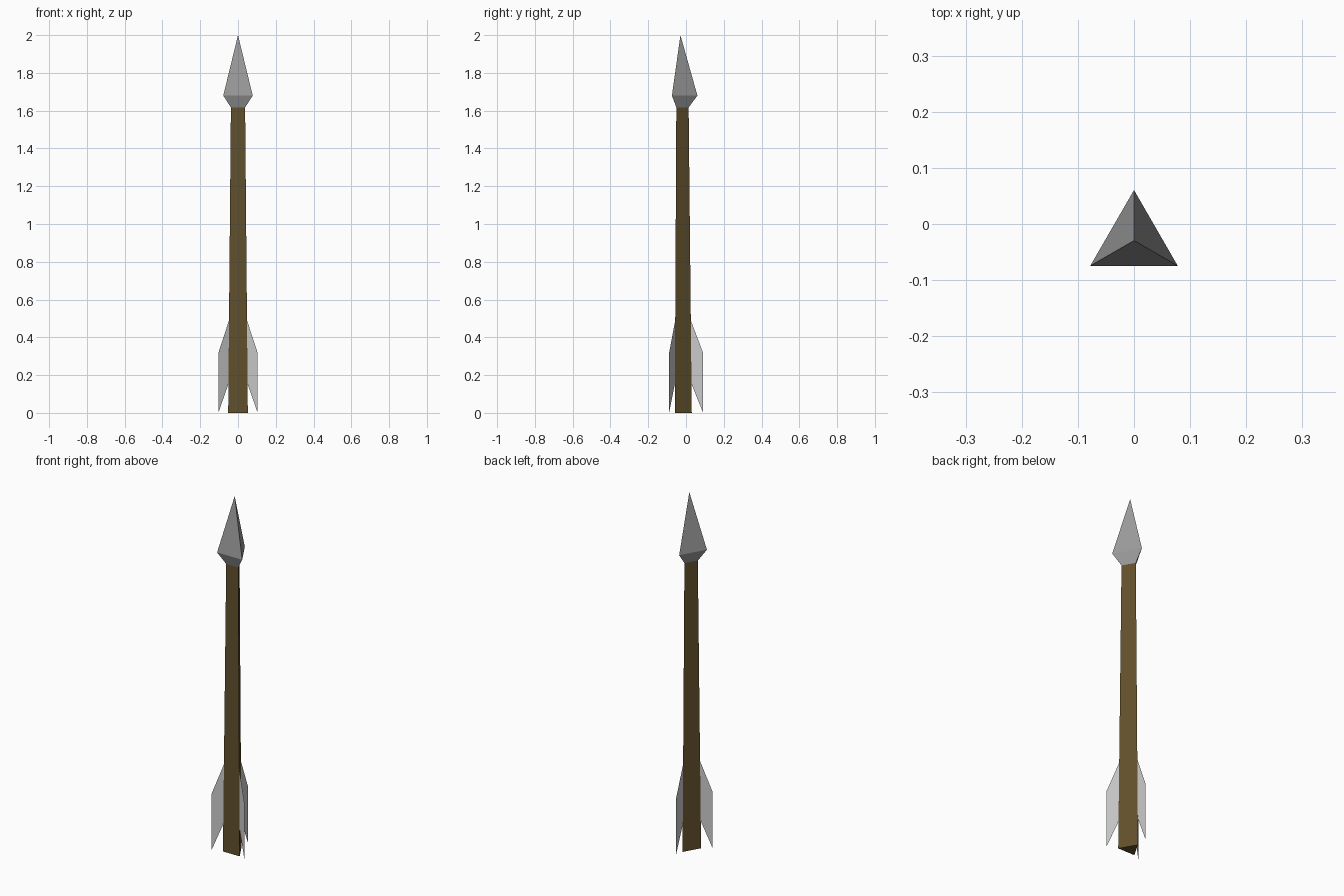
import bpy, bmesh
from math import sin, cos, radians

if "Cube" in bpy.data.objects:
    bpy.data.objects.remove(bpy.data.objects["Cube"])

CY = -0.0295                      # long axis of the arrow in y
ANGLES = [radians(a) for a in (90, 210, 330)]


def point(r, a, z):
    return (r * cos(a), CY + r * sin(a), z)


def finish(name, bm, color=None):
    mesh = bpy.data.meshes.new(name)
    bm.to_mesh(mesh)
    bm.free()
    obj = bpy.data.objects.new(name, mesh)
    bpy.context.collection.objects.link(obj)
    if color:
        mat = bpy.data.materials.new(name + "_material")
        mat.diffuse_color = (*color, 1)
        mat.use_nodes = True
        mat.node_tree.nodes["Principled BSDF"].inputs["Base Color"].default_value = mat.diffuse_color
        mesh.materials.append(mat)
    return obj


def three_sided(name, profile, color):
    """Stack triangular rings (radius, z); radius 0 makes a tip."""
    bm = bmesh.new()
    rings = [[bm.verts.new(point(r, a, z)) for a in ANGLES] for r, z in profile]
    bm.faces.new(rings[0][::-1])
    bm.faces.new(rings[-1])
    for lo, hi in zip(rings, rings[1:]):
        for i in range(3):
            j = (i + 1) % 3
            bm.faces.new((lo[i], lo[j], hi[j], hi[i]))
    bmesh.ops.remove_doubles(bm, verts=bm.verts, dist=1e-5)
    bmesh.ops.recalc_face_normals(bm, faces=bm.faces)
    return finish(name, bm, color)


# Tapered wooden shaft
three_sided("shaft", [(0.06, 0), (0.0435, 1.617)], (0.12, 0.08, 0.025))

# Pointed head
three_sided("head", [(0.0435, 1.617), (0.09, 1.68), (0, 2.0)], (0.33, 0.33, 0.33))

# Flat fins, one on each shaft corner
for n, a in enumerate(ANGLES):
    bm = bmesh.new()
    outline = [(0.0585, 0.153), (0.119, 0.003), (0.119, 0.32), (0.055, 0.49)]
    bm.faces.new([bm.verts.new(point(r, a, z)) for r, z in outline])
    finish(f"fin_{n + 1}", bm)
